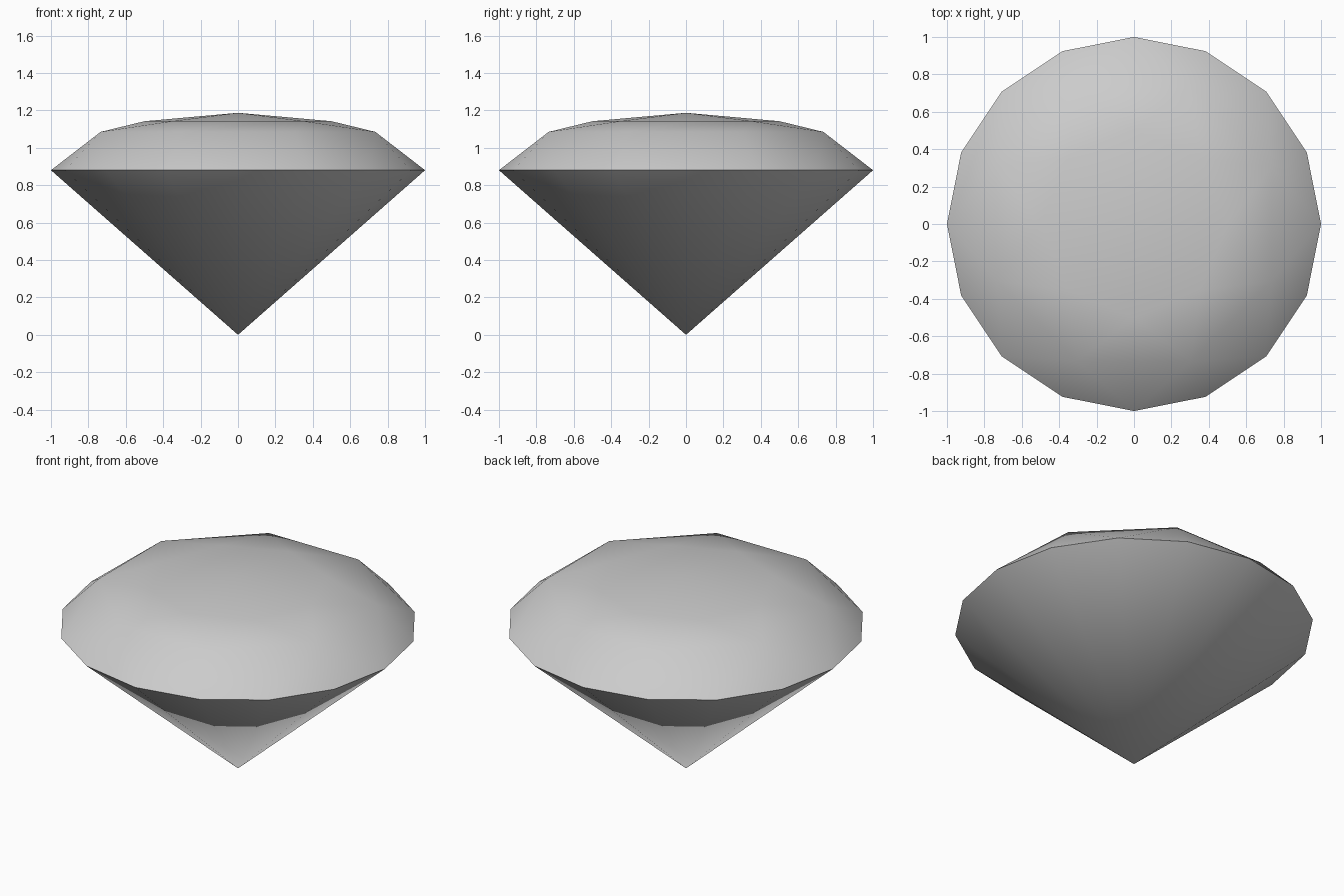
import bpy, bmesh, math

if "Cube" in bpy.data.objects:
    bpy.data.objects.remove(bpy.data.objects["Cube"])


def ring(bm, count, radius, z, offset=0.0):
    """Add a horizontal ring of points."""
    for i in range(count):
        a = math.radians(offset) + 2 * math.pi * i / count
        bm.verts.new((radius * math.cos(a), radius * math.sin(a), z))


bm = bmesh.new()

# Pavilion tip and 16-sided girdle
bm.verts.new((0, 0, 0))
ring(bm, 16, 1.0, 0.88)

# Crown: shoulder ring, inner ring and low peak
ring(bm, 8, 0.795, 1.085, 22.5)
ring(bm, 8, 0.5, 1.142)
bm.verts.new((0, 0, 1.187))

# All facets of the stone are the hull of these rings
bmesh.ops.convex_hull(bm, input=bm.verts[:])
bmesh.ops.recalc_face_normals(bm, faces=bm.faces[:])

mesh = bpy.data.meshes.new("cut_gem")
bm.to_mesh(mesh)
bm.free()
gem = bpy.data.objects.new("cut_gem", mesh)
bpy.context.collection.objects.link(gem)

# Smooth crown and pavilion, crisp girdle
bpy.context.view_layer.objects.active = gem
gem.select_set(True)
bpy.ops.object.shade_smooth_by_angle(angle=math.radians(50))
